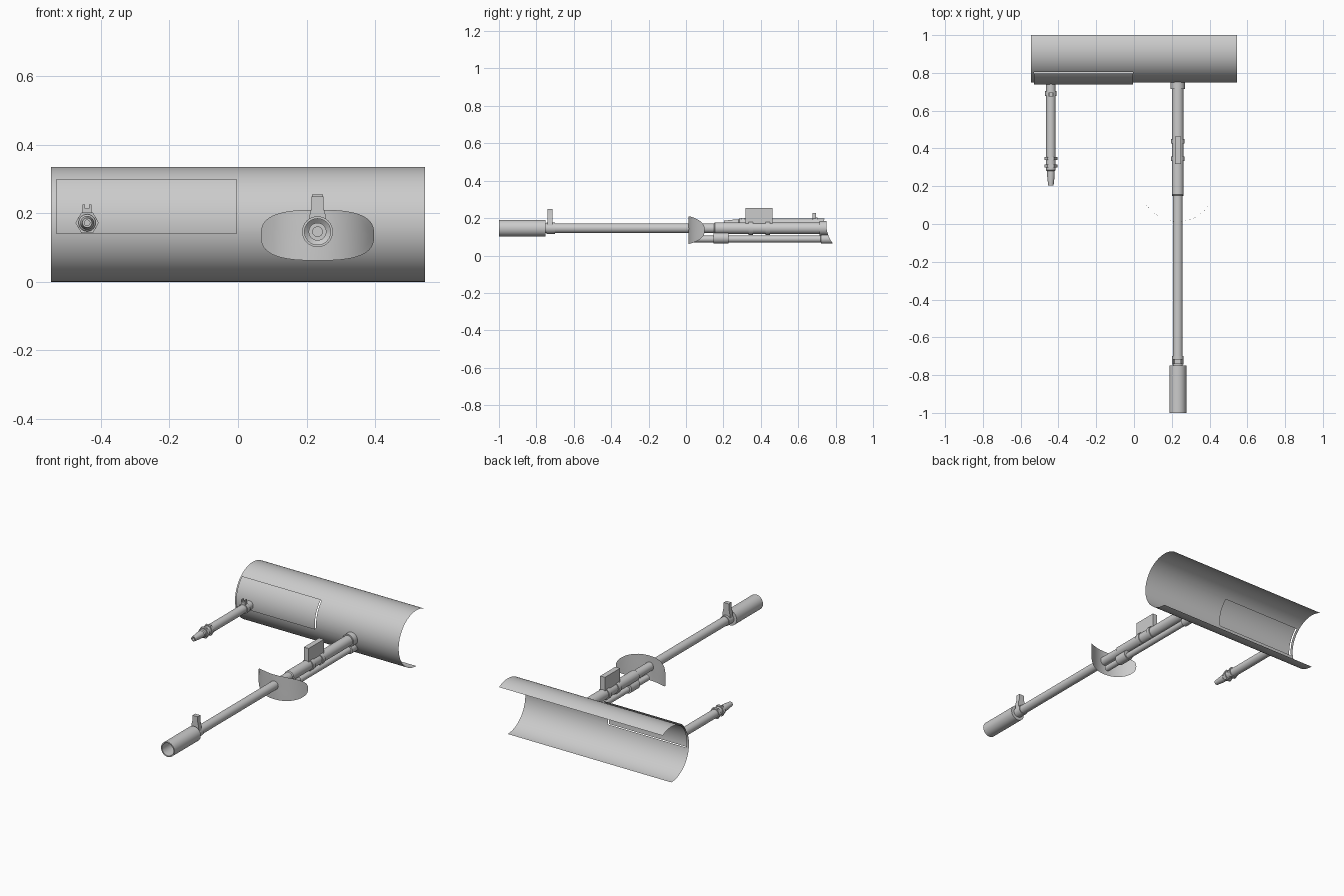
import bpy, bmesh, math

if "Cube" in bpy.data.objects:
    bpy.data.objects.remove(bpy.data.objects["Cube"])

CY, CZ, R, R_PANEL = 0.9175, 0.1675, 0.1675, 0.18   # axis and radii of the curved shell

steel = bpy.data.materials.new("grey_steel")
steel.diffuse_color = (0.6, 0.6, 0.6, 1)
steel.use_nodes = True
steel.node_tree.nodes["Principled BSDF"].inputs["Base Color"].default_value = steel.diffuse_color


def finish(name, bm, angle=35, fix=True):
    if fix:
        bmesh.ops.recalc_face_normals(bm, faces=bm.faces)
    me = bpy.data.meshes.new(name)
    bm.to_mesh(me)
    bm.free()
    ob = bpy.data.objects.new(name, me)
    bpy.context.collection.objects.link(ob)
    me.materials.append(steel)
    bpy.ops.object.select_all(action='DESELECT')
    ob.select_set(True)
    bpy.context.view_layer.objects.active = ob
    bpy.ops.object.shade_smooth_by_angle(angle=math.radians(angle))
    return ob


def shell_y(z, radius):
    return CY - math.sqrt(radius ** 2 - (z - CZ) ** 2)


def turned(name, x, z, profile, sides=32, seat=None):
    """Lathe (radius, y) points along y; seat fits the last ring to the shell."""
    bm = bmesh.new()
    rings = []
    for r, y in profile:
        ring = []
        for i in range(sides):
            a = 2 * math.pi * i / sides
            ring.append(bm.verts.new((x + r * math.cos(a), y, z + r * math.sin(a))))
        rings.append(ring)
    if seat:
        for v in rings[-1]:
            v.co.y = shell_y(v.co.z, seat)
    for a, b in zip(rings, rings[1:]):
        for i in range(sides):
            j = (i + 1) % sides
            bm.faces.new((a[i], a[j], b[j], b[i]))
    bm.faces.new(rings[0])
    if not seat:
        bm.faces.new(rings[-1])
    return finish(name, bm)


def box(name, x0, x1, y0, y1, z0, z1):
    bm = bmesh.new()
    bmesh.ops.create_cube(bm, size=1)
    for v in bm.verts:
        v.co = (x1 if v.co.x > 0 else x0, y1 if v.co.y > 0 else y0, z1 if v.co.z > 0 else z0)
    return finish(name, bm)


def arc_sheet(bm, xs, angles, radius, skip=None):
    grid = [[bm.verts.new((x, CY - radius * math.cos(a), CZ + radius * math.sin(a)))
             for x in xs] for a in angles]
    for i in range(len(angles) - 1):
        for j in range(len(xs) - 1):
            if skip and skip(i, j):
                continue
            bm.faces.new((grid[i][j], grid[i][j + 1], grid[i + 1][j + 1], grid[i + 1][j]))


def span(a, b, n):
    return [math.radians(a + (b - a) * i / n) for i in range(n + 1)]


# Curved shell: thin sheet with an opening behind the access panel
LOW, HIGH = -8.8, 47.4
bm = bmesh.new()
angles = span(-90, LOW, 20)[:-1] + span(LOW, HIGH, 16)[:-1] + span(HIGH, 119.5, 18)
arc_sheet(bm, [-0.545, -0.53, -0.005, 0.545], angles, R,
          lambda i, j: j == 1 and 20 <= i < 36)
finish("shell", bm, fix=False)

# Raised access panel
bm = bmesh.new()
arc_sheet(bm, [-0.53, -0.005], span(LOW, HIGH, 16), R_PANEL)
bmesh.ops.solidify(bm, geom=bm.faces[:], thickness=0.008)
for v in bm.verts:   # keep the inner skin just outside the shell
    d = math.hypot(v.co.y - CY, v.co.z - CZ)
    k = (R_PANEL if abs(d - R_PANEL) < 0.002 else 0.172) / d
    v.co.y, v.co.z = CY + (v.co.y - CY) * k, CZ + (v.co.z - CZ) * k
finish("access_panel", bm)

# Long tube with hollow end sleeve
MX, MZ = 0.232, 0.146
turned("end_sleeve", MX, MZ, [(0.014, -0.77), (0.014, -0.83), (0.026, -0.83), (0.026, -0.76),
                              (0.038, -0.77), (0.038, -1.0), (0.045, -1.0), (0.045, -0.75),
                              (0.026, -0.75)])
turned("long_tube", MX, MZ, [(0.026, -0.75), (0.026, 0.15)])
turned("front_post_collar", MX, MZ, [(0.03, -0.745), (0.03, -0.70)])
turned("tube_jacket", MX, MZ, [(0.026, 0.15), (0.031, 0.155), (0.031, 0.715),
                               (0.038, 0.715), (0.038, 0.75)], seat=R)

# Front post: flared foot with a narrow head
bm = bmesh.new()
outline = [(0.026, 0.16), (0.023, 0.195), (0.017, 0.218), (0.017, 0.248)]
pts = outline + [(-x, z) for x, z in reversed(outline)]
face = bm.faces.new([bm.verts.new((MX + x, -0.74, z)) for x, z in pts])
ext = bmesh.ops.extrude_face_region(bm, geom=[face])
for v in ext["geom"]:
    if isinstance(v, bmesh.types.BMVert):
        v.co.y = -0.714
finish("front_post", bm)

# Block on the jacket with clamp bands
box("top_block", MX - 0.016, MX + 0.016, 0.318, 0.462, 0.165, 0.255)
for y in (0.345, 0.437):
    turned("jacket_band", MX, MZ, [(0.036, y - 0.012), (0.036, y + 0.012)])

# Lower tube and its bracket
turned("lower_tube", MX, 0.088, [(0.018, 0.04), (0.018, 0.72), (0.025, 0.722), (0.025, 0.77)], seat=R)
turned("lower_clamp", MX, 0.094, [(0.03, 0.148), (0.03, 0.228)])

# Curved guard plate: rounded outline bent around a vertical axis
bm = bmesh.new()
GUARD_R, SIDES, RINGS = 0.2, 64, 10
rings = []
for k in range(1, RINGS + 1):
    ring = []
    for i in range(SIDES):
        a = 2 * math.pi * i / SIDES
        c, s = math.cos(a), math.sin(a)
        u = math.copysign(abs(c) ** 0.72, c) * 0.165 * k / RINGS
        w = math.copysign(abs(s) ** 0.72, s) * 0.074 * k / RINGS
        ring.append(bm.verts.new((MX + u, 0.013 + GUARD_R - math.sqrt(GUARD_R ** 2 - u * u), 0.136 + w)))
    rings.append(ring)
bm.faces.new(rings[0])
for a, b in zip(rings, rings[1:]):
    for i in range(SIDES):
        j = (i + 1) % SIDES
        bm.faces.new((a[i], b[i], b[j], a[j]))
finish("guard_plate", bm)

# Short tube on the access panel
SX, SZ = -0.44, 0.172
turned("short_tube", SX, SZ, [(0.008, 0.22), (0.008, 0.203), (0.014, 0.203), (0.02, 0.255),
                              (0.02, 0.28), (0.025, 0.285), (0.025, 0.735)], seat=R_PANEL)
for y in (0.306, 0.348):
    turned("short_tube_nut", SX, SZ, [(0.034, y - 0.008), (0.034, y + 0.008)], sides=6)
turned("short_tube_collar", SX, SZ, [(0.03, 0.678), (0.03, 0.703)])

# Small forked post on the short tube
box("fork_base", SX - 0.013, SX + 0.013, 0.676, 0.696, 0.19, 0.214)
for s in (-1, 1):
    box("fork_prong", SX + s * 0.0095 - 0.0035, SX + s * 0.0095 + 0.0035, 0.676, 0.696, 0.21, 0.226)
